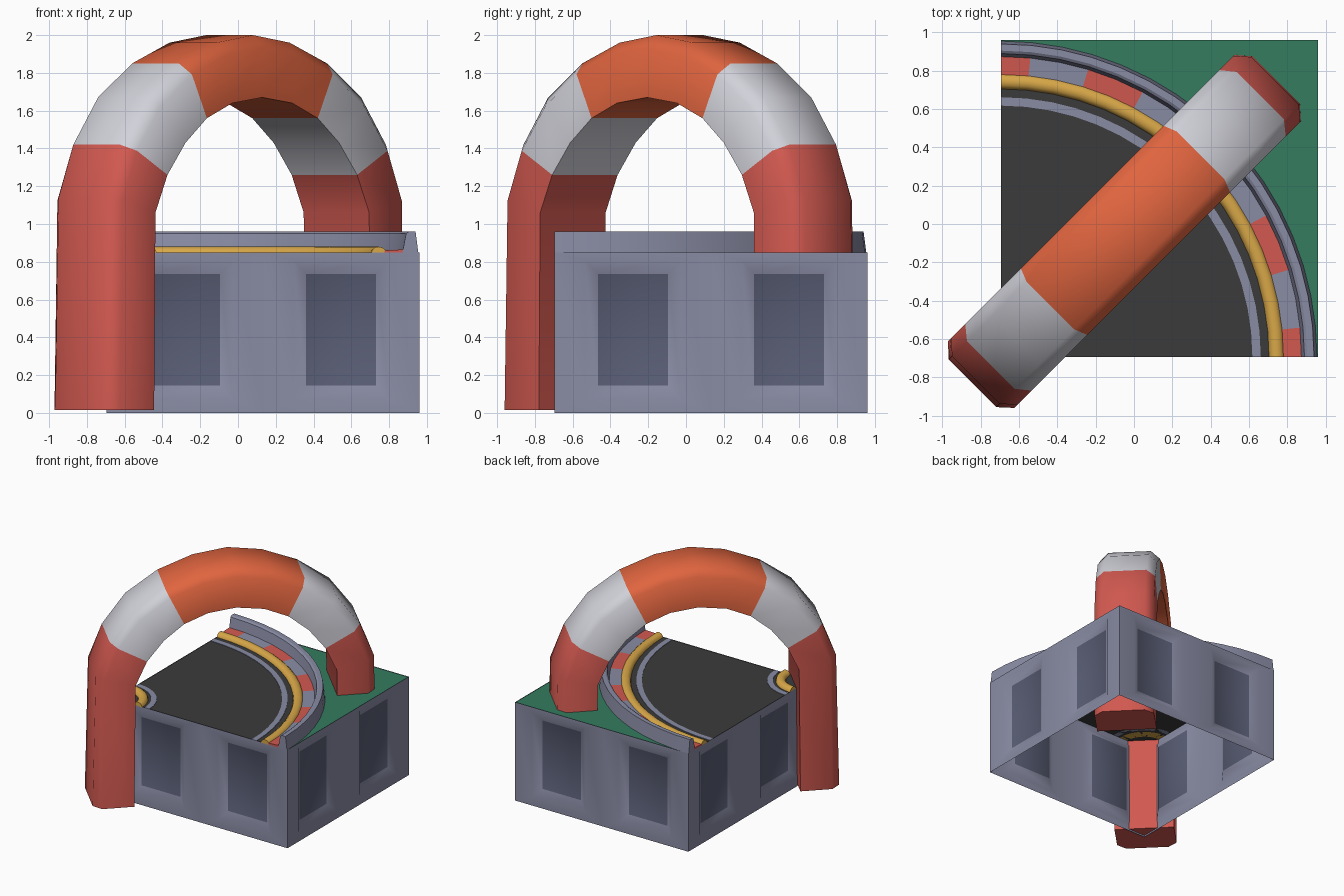
import bpy, bmesh, math
from mathutils import Vector

if "Cube" in bpy.data.objects:
    bpy.data.objects.remove(bpy.data.objects["Cube"])

LO, HI, TOP = -0.695, 0.96, 0.845      # base block extents and deck height
SEG = 16                               # segments in each quarter turn


def material(name, r, g, b):
    m = bpy.data.materials.new(name)
    m.diffuse_color = (r, g, b, 1)
    m.use_nodes = True
    m.node_tree.nodes["Principled BSDF"].inputs["Base Color"].default_value = m.diffuse_color
    return m


RED = material("red", 0.64, 0.10, 0.08)
ORANGE = material("orange", 0.75, 0.13, 0.05)
WHITE = material("white", 0.64, 0.64, 0.70)
GREY = material("blue grey", 0.25, 0.26, 0.37)
PANEL = material("dark blue grey", 0.10, 0.11, 0.175)
ASPHALT = material("asphalt", 0.043, 0.043, 0.043)
GREEN = material("green", 0.035, 0.20, 0.115)
YELLOW = material("yellow", 0.69, 0.39, 0.065)


def build(name, verts, faces, mats, rule=None, smooth=None, recalc=True):
    me = bpy.data.meshes.new(name)
    me.from_pydata([tuple(v) for v in verts], [], faces)
    for m in mats:
        me.materials.append(m)
    if rule:
        for p in me.polygons:
            p.material_index = rule(p.index)
    bm = bmesh.new()
    bm.from_mesh(me)
    bmesh.ops.remove_doubles(bm, verts=bm.verts, dist=0.0005)
    if recalc:
        bmesh.ops.recalc_face_normals(bm, faces=bm.faces)
    bm.to_mesh(me)
    bm.free()
    ob = bpy.data.objects.new(name, me)
    bpy.context.collection.objects.link(ob)
    if smooth:
        bpy.ops.object.select_all(action='DESELECT')
        ob.select_set(True)
        bpy.context.view_layer.objects.active = ob
        bpy.ops.object.shade_smooth_by_angle(angle=math.radians(smooth))
    return ob


def loft(rings):
    """Closed rings joined by quads, with end caps last."""
    n = len(rings[0])
    verts = [p for r in rings for p in r]
    faces = []
    for i in range(len(rings) - 1):
        for j in range(n):
            k = (j + 1) % n
            faces.append((i*n + j, i*n + k, (i+1)*n + k, (i+1)*n + j))
    faces.append(tuple(range(n)))
    faces.append(tuple(range(len(verts) - n, len(verts))))
    return verts, faces, n


def polar(r, i, z):
    a = i / SEG * math.pi / 2
    return Vector((LO + r*math.cos(a), LO + r*math.sin(a), z))


def sweep(name, profile, mats, stripe=None, smooth=None):
    """Sweep an (r, height) profile a quarter turn about the inner corner."""
    rings = [[polar(r, i, TOP + h) for r, h in profile] for i in range(SEG + 1)]
    v, f, n = loft(rings)
    last = n * SEG

    def rule(k):
        i = k // n if k < last else (0 if k == last else SEG - 1)
        return stripe(i)
    return build(name, v, f, mats, rule if stripe else None, smooth)


# Side walls: two recessed dark panels each
def wall(name, start, end):
    start, end = Vector((*start, 0)), Vector((*end, 0))
    along = (end - start).normalized()
    inward = Vector((-along.y, along.x, 0))
    length = (end - start).length
    verts, faces = [], []
    for side in (0, 1):
        u0, u1 = side*length/2, (side + 1)*length/2
        c = (u0 + u1) / 2
        loops = [(u0, u1, 0, 0.85, 0),
                 (c - 0.255, c + 0.255, 0.07, 0.81, 0),
                 (c - 0.185, c + 0.185, 0.145, 0.735, 0.045)]
        base = len(verts)
        for a, b, z0, z1, d in loops:
            for u, z in ((a, z0), (b, z0), (b, z1), (a, z1)):
                verts.append(start + along*u + inward*d + Vector((0, 0, z)))
        for i in (0, 4):
            for j in range(4):
                k = (j + 1) % 4
                faces.append((base+i+j, base+i+k, base+i+4+k, base+i+4+j))
        faces.append(tuple(base + 8 + j for j in range(4)))
    build(name, verts, faces, [GREY, PANEL],
          lambda k: 1 if k % 9 == 8 else 0, 45, recalc=False)


corners = [(LO, LO), (HI, LO), (HI, HI), (LO, HI)]
for i, side in enumerate(("front", "right", "back", "left")):
    wall(side + "_wall", corners[i], corners[(i + 1) % 4])

# Deck: asphalt quarter disc and green outer corner
R = 1.62
arc = [polar(R, i, TOP) for i in range(SEG + 1)]
build("road_deck", [Vector((LO, LO, TOP))] + arc,
      [(0, i + 1, i + 2) for i in range(SEG)], [ASPHALT], recalc=False)
edge = []
for i in range(SEG + 1):
    a = i / SEG * math.pi / 2
    edge.append(polar((HI - LO) / max(math.cos(a), math.sin(a)), i, TOP))
n = SEG + 1
build("grass_corner", arc + edge,
      [(i, n + i, n + i + 1, i + 1) for i in range(SEG)], [GREEN], recalc=False)


# Road edges: barrier, striped kerb, yellow rails and painted lines
def half_round(r, w, h):
    return [(r - w*math.cos(math.pi*k/6), h*math.sin(math.pi*k/6)) for k in range(7)]


sweep("barrier", [(1.565, 0), (1.585, 0.105), (1.60, 0.115), (1.635, 0.115), (1.65, 0)],
      [GREY], smooth=30)
sweep("striped_kerb", [(1.47, 0), (1.47, 0.015), (1.57, 0.02), (1.57, 0)],
      [RED, GREY], lambda i: ((i + 1) // 2) % 2)
for name, rail, line in (("outer", 1.44, 1.335), ("inner", 0.225, 0.31)):
    sweep(name + "_yellow_rail", half_round(rail, 0.04, 0.035), [YELLOW], smooth=50)
    sweep(name + "_road_line", [(line - 0.022, 0), (line - 0.022, 0.004),
                                (line + 0.022, 0.004), (line + 0.022, 0)], [GREY])

# Arch on the diagonal: (outer s, outer z, inner s, inner z) from foot to apex
half = [(1.13, 0.015, 0.81, 0.015), (1.105, 1.14, 0.80, 1.06),
        (0.995, 1.42, 0.71, 1.26), (0.81, 1.67, 0.575, 1.43),
        (0.555, 1.85, 0.415, 1.56), (0.275, 1.96, 0.225, 1.64),
        (0, 2.0, 0, 1.67)]
stations = [(-a, b, -c, d) for a, b, c, d in half] + half[-2::-1]


def diagonal(s, v, z):
    s, v = s - 0.055, v + 0.008
    return Vector(((s - v) / math.sqrt(2), (s + v) / math.sqrt(2), z))


rings = []
for so, zo, si, zi in stations:
    sm, zm = so + 0.2*(si - so), zo + 0.2*(zi - zo)
    rings.append([diagonal(si, -0.245, zi), diagonal(sm, -0.245, zm),
                  diagonal(so, -0.175, zo), diagonal(so, 0.175, zo),
                  diagonal(sm, 0.245, zm), diagonal(si, 0.245, zi)])
v, f, n = loft(rings)
bands = [0, 0, 1, 1, 2, 2, 2, 2, 1, 1, 0, 0]      # red, white, orange
build("striped_arch", v, f, [RED, WHITE, ORANGE],
      lambda k: bands[k // n] if k < n*12 else 0, 50)
